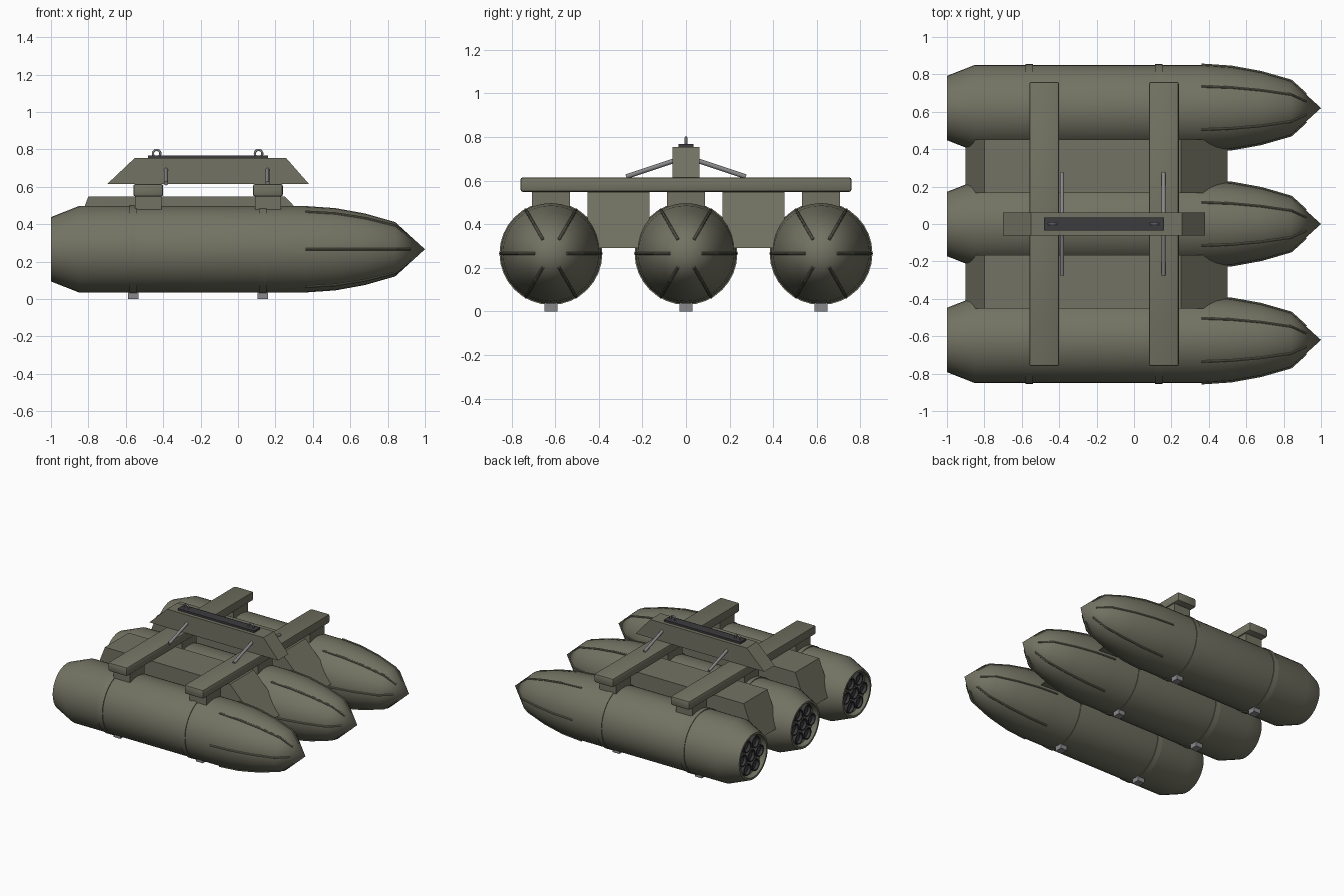
import bpy, bmesh, math
from mathutils import Vector, Matrix

if "Cube" in bpy.data.objects:
    bpy.data.objects.remove(bpy.data.objects["Cube"])


def material(name, rgb):
    m = bpy.data.materials.new(name)
    m.diffuse_color = (*rgb, 1)
    m.use_nodes = True
    m.node_tree.nodes["Principled BSDF"].inputs["Base Color"].default_value = m.diffuse_color
    return m


OLIVE = material("olive", (0.17, 0.17, 0.125))
DARK = material("dark", (0.045, 0.045, 0.05))
STEEL = material("steel", (0.25, 0.25, 0.26))


def finish(bm, name, mat, smooth=None):
    bmesh.ops.recalc_face_normals(bm, faces=bm.faces)
    me = bpy.data.meshes.new(name)
    bm.to_mesh(me)
    bm.free()
    me.materials.append(mat)
    if smooth:
        me.shade_smooth()
        me.set_sharp_from_angle(angle=math.radians(smooth))
    ob = bpy.data.objects.new(name, me)
    bpy.context.collection.objects.link(ob)
    return ob


def box(name, x, y, z, mat, bevel=0):
    bm = bmesh.new()
    bmesh.ops.create_cube(bm, size=1)
    for v in bm.verts:
        v.co = [(a + b) / 2 + c * (b - a) for (a, b), c in zip((x, y, z), v.co)]
    if bevel:
        bmesh.ops.bevel(bm, geom=bm.edges[:], offset=bevel, segments=2,
                        profile=0.5, affect='EDGES')
    return finish(bm, name, mat, 30 if bevel else None)


def extrude_y(name, profile, y0, y1, mat):
    """Side profile of (x, z) points pulled along y."""
    bm = bmesh.new()
    f = bm.faces.new([bm.verts.new((x, y0, z)) for x, z in profile])
    r = bmesh.ops.extrude_face_region(bm, geom=[f])
    vs = [g for g in r["geom"] if isinstance(g, bmesh.types.BMVert)]
    bmesh.ops.translate(bm, verts=vs, vec=(0, y1 - y0, 0))
    return finish(bm, name, mat)


def lathe(name, profile, y, z, mat, n=32, closed=False):
    """(x, radius) points spun round an axis along x."""
    bm = bmesh.new()
    vs = [bm.verts.new((x, y, z + r)) for x, r in profile]
    es = [bm.edges.new(p) for p in zip(vs, vs[1:])]
    if closed:
        es.append(bm.edges.new((vs[-1], vs[0])))
    bmesh.ops.spin(bm, geom=vs + es, cent=(0, y, z), axis=(1, 0, 0),
                   angle=2 * math.pi, steps=n, use_duplicate=False)
    bmesh.ops.remove_doubles(bm, verts=bm.verts, dist=1e-5)
    return finish(bm, name, mat, 30)


def rods(name, segments, radius, mat, n=10):
    """Round bars between pairs of points."""
    bm = bmesh.new()
    for a, b in segments:
        a, b = Vector(a), Vector(b)
        rot = (b - a).to_track_quat('Z', 'Y').to_matrix().to_4x4()
        bmesh.ops.create_cone(bm, cap_ends=True, segments=n, radius1=radius,
                              radius2=radius, depth=(b - a).length,
                              matrix=Matrix.Translation((a + b) / 2) @ rot)
    return finish(bm, name, mat, 40)


POD_Z = 0.266
BEAMS = ((-0.56, -0.40), (0.08, 0.24))
NOSE = [(0.36, 0.231), (0.52, 0.22), (0.68, 0.191), (0.84, 0.145)]
BODY = [(-0.96, 0), (-0.96, 0.152), (-1, 0.157), (-1, 0.172), (-0.85, 0.231)]

for i, py in enumerate((-0.62, 0, 0.62)):
    # pod shell with recessed tail
    lathe(f"pod_{i}", BODY + NOSE + [(1, 0)], py, POD_Z, OLIVE)

    # launch tubes in the tail: one centre, six around
    for k in range(7):
        a, d = k * math.pi / 3, 0.1 if k else 0
        lathe(f"tube_{i}_{k}", [(-0.955, 0.045), (-0.985, 0.045), (-0.985, 0.037),
                                (-0.963, 0.037), (-0.963, 0)],
              py + d * math.cos(a), POD_Z + d * math.sin(a), DARK, 16)

    # nose ribs
    segs = []
    path = NOSE + [(0.92, 0.0725)]
    for k in range(6):
        a = k * math.pi / 3
        pts = [(x, py + r * math.cos(a), POD_Z + r * math.sin(a)) for x, r in path]
        segs += zip(pts, pts[1:])
    rods(f"nose_ribs_{i}", segs, 0.007, OLIVE, 8)

    # straps, bottom lugs and beam pads
    for j, (sx, (b0, b1)) in enumerate(zip((-0.56, 0.132), BEAMS)):
        lathe(f"strap_{i}_{j}", [(sx - 0.021, 0.225), (sx - 0.021, 0.236),
                                 (sx + 0.021, 0.236), (sx + 0.021, 0.225)],
              py, POD_Z, OLIVE, closed=True)
        box(f"lug_{i}_{j}", (sx - 0.028, sx + 0.028), (py - 0.03, py + 0.03),
            (0, 0.04), STEEL)
        box(f"pad_{i}_{j}", (b0 + 0.01, b1 - 0.01), (py - 0.087, py + 0.087),
            (0.475, 0.556), OLIVE)

# fairings between the pods
for i, (y0, y1) in enumerate(((-0.452, -0.167), (0.167, 0.452))):
    extrude_y(f"fairing_{i}", [(-0.90, 0.29), (0.50, 0.29), (0.25, 0.548),
                               (-0.80, 0.548)], y0, y1, OLIVE)

# cross beams and diagonal braces
for j, (bx, sx) in enumerate(zip(BEAMS, (-0.385, 0.158))):
    box(f"cross_beam_{j}", bx, (-0.76, 0.76), (0.548, 0.615), OLIVE, 0.012)
    rods(f"braces_{j}", [((sx, s * 0.05, 0.693), (sx, s * 0.275, 0.618))
                         for s in (-1, 1)], 0.011, STEEL)

# central pylon and dark rail
extrude_y("pylon", [(-0.70, 0.614), (0.38, 0.614), (0.257, 0.754), (-0.552, 0.754)],
          -0.062, 0.062, OLIVE)
box("rail", (-0.48, 0.16), (-0.035, 0.035), (0.75, 0.768), DARK)

# lifting eyes
for j, x in enumerate((-0.435, 0.11)):
    bpy.ops.mesh.primitive_torus_add(location=(x, 0, 0.777), rotation=(math.pi / 2, 0, 0),
                                     major_radius=0.02, minor_radius=0.006,
                                     major_segments=20, minor_segments=8)
    eye = bpy.context.object
    eye.name = f"lifting_eye_{j}"
    eye.data.materials.append(STEEL)
    bpy.ops.object.shade_smooth()
